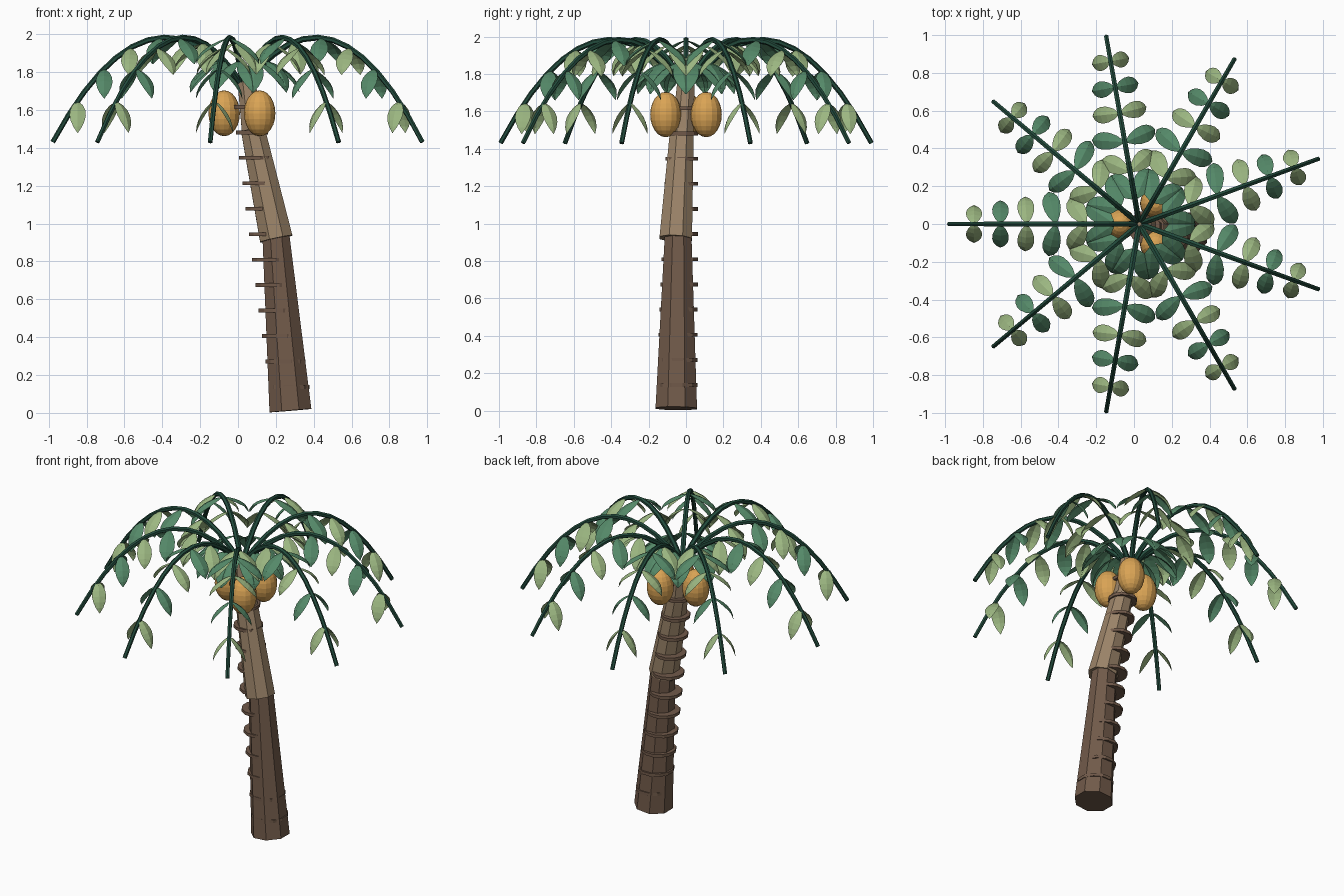
import bpy, bmesh, math
from mathutils import Vector

cube = bpy.data.objects.get("Cube")
if cube:
    bpy.data.objects.remove(cube)


def material(name, rgb):
    m = bpy.data.materials.new(name)
    m.use_nodes = True
    m.diffuse_color = (*rgb, 1)
    m.node_tree.nodes["Principled BSDF"].inputs["Base Color"].default_value = (*rgb, 1)
    return m


bark_dark = material("dark bark", (0.165, 0.102, 0.068))
bark_light = material("light bark", (0.33, 0.23, 0.14))
stem_green = material("stem green", (0.016, 0.07, 0.045))
leaf_dark = material("deep leaf green", (0.09, 0.25, 0.14))
leaf_light = material("pale leaf green", (0.33, 0.47, 0.22))
fruit_orange = material("fruit orange", (0.70, 0.37, 0.09))

UP = Vector((0, 0, 1))
CROWN = Vector((0.028, 0, 0))


def finish(name, bm, mat):
    mesh = bpy.data.meshes.new(name)
    bm.to_mesh(mesh)
    bm.free()
    mesh.materials.append(mat)
    obj = bpy.data.objects.new(name, mesh)
    bpy.context.collection.objects.link(obj)


def tube(bm, path, radii, sides):
    """Closed tube whose rings stand square to the path."""
    rings = []
    for i, p in enumerate(path):
        axis = (path[min(i + 1, len(path) - 1)] - path[max(i - 1, 0)]).normalized()
        if abs(axis.z) > 0.9:
            u = (Vector((1, 0, 0)) - axis * axis.x).normalized()
        else:
            u = axis.cross(UP).normalized()
        v = axis.cross(u)
        angles = [math.tau * (k + 0.5) / sides for k in range(sides)]
        rings.append([bm.verts.new(p + (u * math.cos(a) + v * math.sin(a)) * radii[i])
                      for a in angles])
    for lo, hi in zip(rings, rings[1:]):
        for k in range(sides):
            n = (k + 1) % sides
            bm.faces.new((lo[k], lo[n], hi[n], hi[k]))
    bm.faces.new(rings[0][::-1])
    bm.faces.new(rings[-1])


# Trunk in three overlapping tapered sections
sections = [
    ("trunk_lower", (0.277, -0.052, 0.012), (0.2, -0.042, 0.94), 0.12, 0.077, bark_dark),
    ("trunk_middle", (0.202, -0.055, 0.92), (0.078, -0.022, 1.5), 0.094, 0.068, bark_light),
    ("trunk_top", (0.082, -0.02, 1.46), (0.043, 0, 1.76), 0.064, 0.05, bark_light),
]
for name, a, b, r0, r1, mat in sections:
    bm = bmesh.new()
    tube(bm, [Vector(a), Vector(b)], [r0, r1], 8)
    finish(name, bm, mat)

# Level bark rings along a straight leaning line
bm = bmesh.new()
for i in range(12):
    z = 0.137 + 0.1345 * i
    c = Vector((0.29 - 0.146 * z, -0.05 + 0.02 * z, z))
    half = Vector((0, 0, 0.01))
    r = 0.115 - 0.018 * z
    tube(bm, [c - half, c + half], [r, r], 12)
finish("bark_rings", bm, bark_dark)

# Three hanging fruits
for i in range(3):
    a = math.radians(60 + 120 * i)
    bm = bmesh.new()
    bmesh.ops.create_uvsphere(bm, u_segments=16, v_segments=12, radius=1)
    bmesh.ops.scale(bm, vec=(0.083, 0.083, 0.121), verts=bm.verts)
    bmesh.ops.translate(bm, vec=(0.052 + 0.125 * math.cos(a), 0.125 * math.sin(a), 1.583),
                        verts=bm.verts)
    finish(f"fruit_{i + 1}", bm, fruit_orange)


def frond_point(out, r):
    return CROWN + out * r + UP * (1.983 - 1.55 * (r - 0.41) ** 2)


def leaflet(bm, root, across, drop, width):
    """Pointed leaf that starts level and droops, folded along its midrib."""
    rows = 6

    def mid(t):
        return root + across * math.sin(t * math.pi / 2) - UP * drop * t ** 1.3

    grid = []
    for k in range(rows + 1):
        t = k / rows
        d = (mid(t + 0.02) - mid(max(t - 0.02, 0))).normalized()
        w = d.cross(UP).normalized()
        n = w.cross(d)
        half = width * math.sin(math.pi * t ** 0.9) ** 0.8 if 0 < k < rows else 0.002
        p = mid(t)
        grid.append([bm.verts.new(q) for q in
                     (p - w * half - n * half * 0.3, p, p + w * half - n * half * 0.3)])
    for lo, hi in zip(grid, grid[1:]):
        for j in range(2):
            bm.faces.new((lo[j], lo[j + 1], hi[j + 1], hi[j]))


# Leaflet pairs from tip to crown: distance out, reach sideways, reach outward, drop, half width
pairs = [
    (0.875, 0.10, 0.0, 0.17, 0.043),
    (0.735, 0.125, 0.0, 0.16, 0.044),
    (0.595, 0.145, 0.01, 0.145, 0.045),
    (0.44, 0.17, 0.04, 0.14, 0.047),
    (0.28, 0.135, 0.09, 0.17, 0.048),
    (0.13, 0.10, 0.15, 0.17, 0.05),
]

# Nine arching fronds with alternating pale and deep leaflets
stems, pale, deep = bmesh.new(), bmesh.new(), bmesh.new()
for i in range(9):
    a = math.radians(20 + 40 * i)
    out = Vector((math.cos(a), math.sin(a), 0))
    steps = 12
    tube(stems, [frond_point(out, 1.007 * k / steps) for k in range(steps + 1)],
         [0.017 - 0.004 * k / steps for k in range(steps + 1)], 6)
    for j, (r, sideways, outward, drop, width) in enumerate(pairs):
        for s in (1, -1):
            across = UP.cross(out) * s * sideways + out * outward
            leaflet(deep if j % 2 else pale, frond_point(out, r), across, drop, width)
finish("frond_stems", stems, stem_green)
finish("pale_leaflets", pale, leaf_light)
finish("deep_leaflets", deep, leaf_dark)
